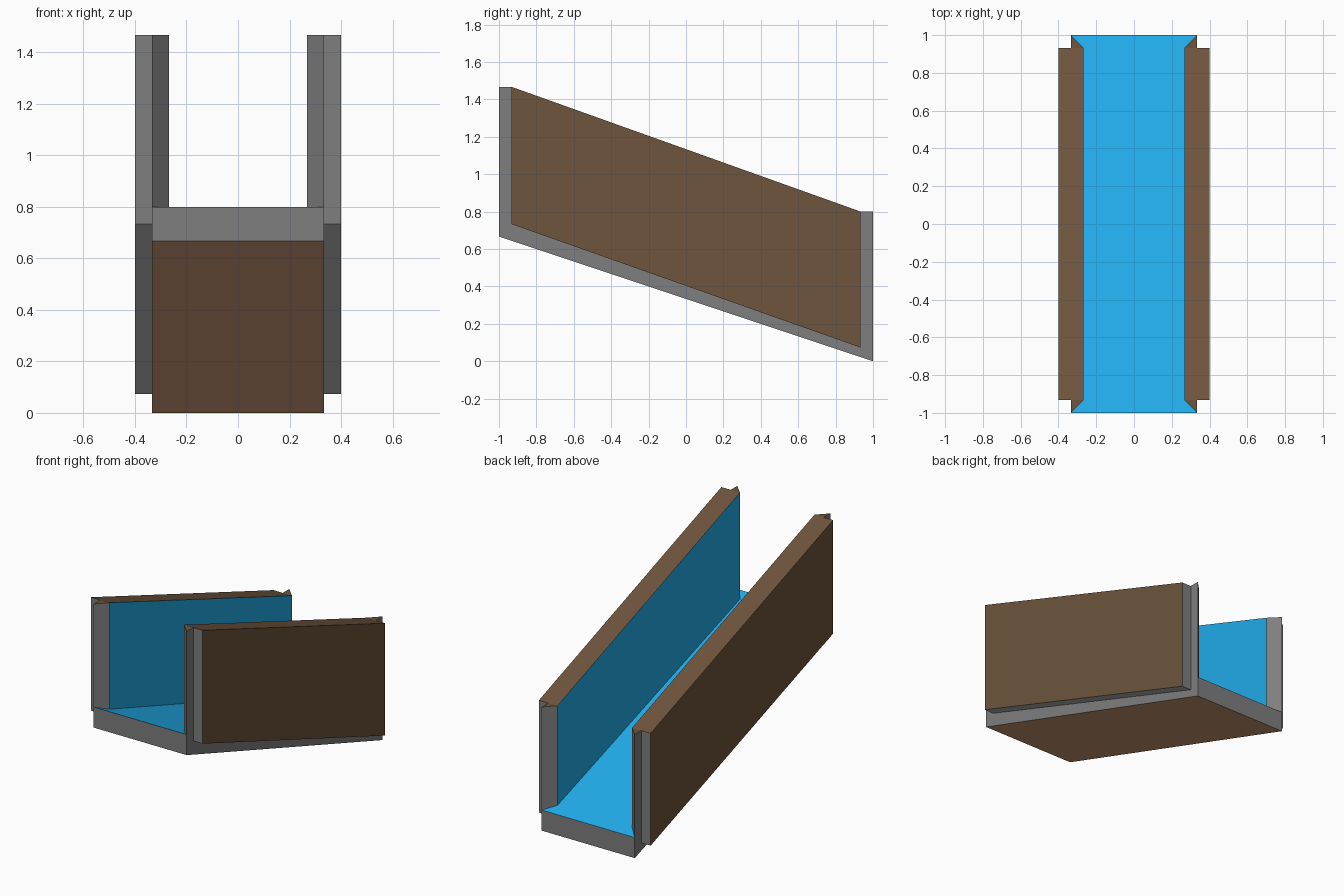
import bpy, bmesh

if "Cube" in bpy.data.objects:
    bpy.data.objects.remove(bpy.data.objects["Cube"])

def material(name, rgb):
    m = bpy.data.materials.new(name)
    m.diffuse_color = (*rgb, 1)
    m.use_nodes = True
    m.node_tree.nodes["Principled BSDF"].inputs["Base Color"].default_value = m.diffuse_color
    return m

MATS = [material("grey", (0.21, 0.21, 0.21)),
        material("brown", (0.155, 0.091, 0.046)),
        material("blue", (0.015, 0.41, 0.82)),
        material("underside_brown", (0.76, 0.40, 0.22)),
        material("underside_grey", (0.54, 0.54, 0.54))]
GREY, BROWN, BLUE, UNDER_BROWN, UNDER_GREY = range(5)

def floor_z(y):
    return (1 - y) / 3 + 0.133

def build(name, verts, faces):
    """Make an object from points and (indices, material) faces."""
    bm = bmesh.new()
    vs = [bm.verts.new(v) for v in verts]
    for idx, mat in faces:
        bm.faces.new([vs[i] for i in idx]).material_index = mat
    bmesh.ops.recalc_face_normals(bm, faces=bm.faces)
    me = bpy.data.meshes.new(name)
    bm.to_mesh(me)
    bm.free()
    for m in MATS:
        me.materials.append(m)
    ob = bpy.data.objects.new(name, me)
    bpy.context.collection.objects.link(ob)
    return ob

W, I, O, E = 0.333, 0.267, 0.4, 0.933   # slab, inner, outer half widths; panel end

# Sloping channel floor
plan = [(-W, -1), (W, -1), (W, 1), (-W, 1)]
verts = [(x, y, floor_z(y) - 0.133) for x, y in plan] + [(x, y, floor_z(y)) for x, y in plan]
faces = [((0, 1, 2, 3), UNDER_BROWN), ((4, 5, 6, 7), BLUE)]
faces += [((i, (i + 1) % 4, (i + 1) % 4 + 4, i + 4), GREY) for i in range(4)]
build("channel_floor", verts, faces)

# Side walls: notched outside, bevelled inside at both ends
plan = [(I, -E), (W, -1), (W, -E), (O, -E), (O, E), (W, E), (W, 1), (I, E)]
low = [floor_z(-E), floor_z(-1), 0.733, 0.733, 0.073, 0.073, floor_z(1), floor_z(E)]
verts = [(x, y, z) for (x, y), z in zip(plan, low)]
verts += [(x, y, 1.467 if y < 0 else 0.8) for x, y in plan]
side_mats = {3: BROWN, 7: BLUE}
faces = [((i, (i + 1) % 8, (i + 1) % 8 + 8, i + 8), side_mats.get(i, GREY)) for i in range(8)]
faces += [((2, 3, 4, 5), UNDER_GREY), ((0, 1, 2, 5, 6, 7), GREY)]
faces += [((8, 9, 10), BROWN), ((13, 14, 15), BROWN), ((8, 10, 11, 12, 13, 15), BROWN)]
wall = build("side_walls", verts, faces)
mirror = wall.modifiers.new("mirror", 'MIRROR')
mirror.use_mirror_merge = False
